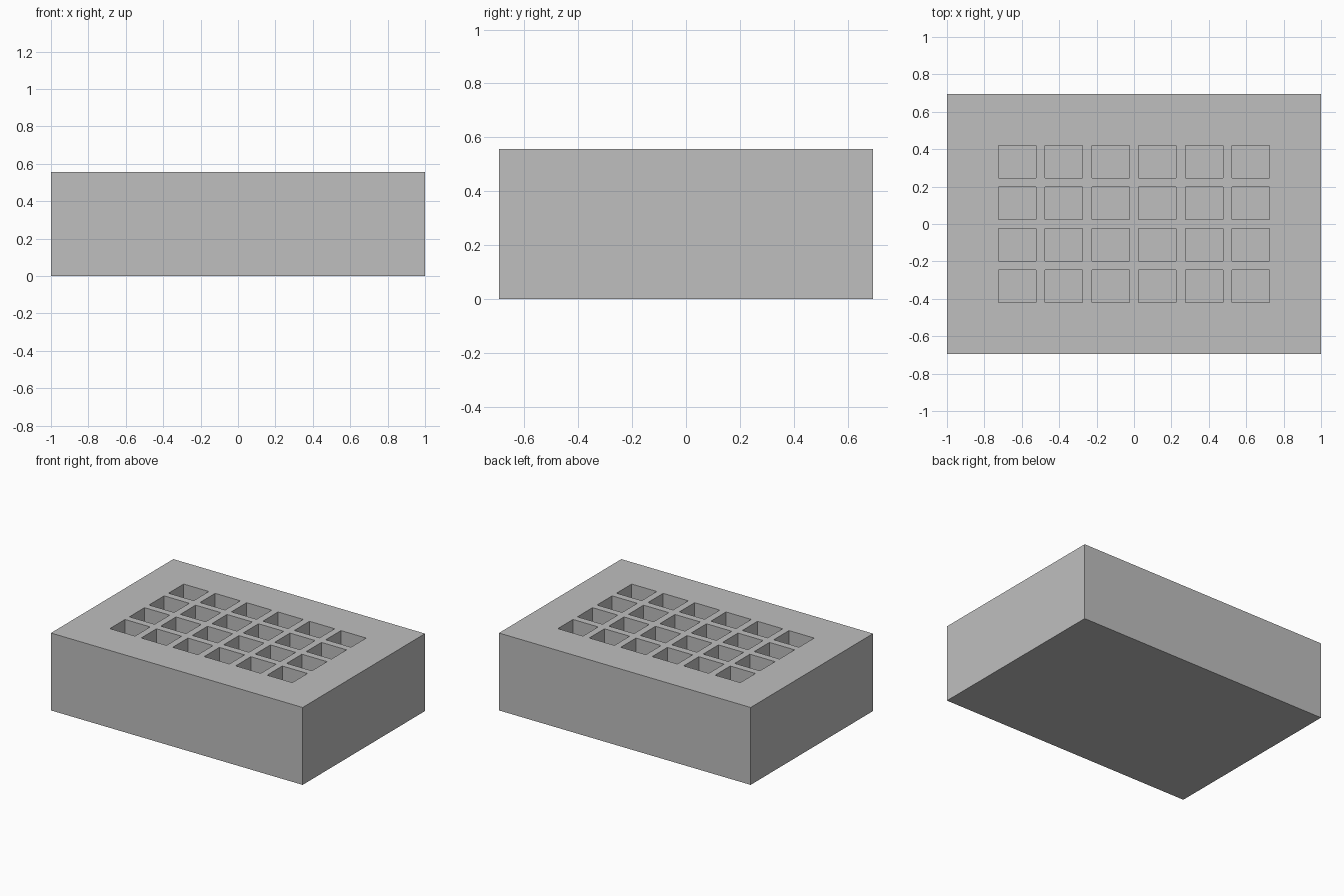
import bpy
import bmesh
from mathutils import Matrix, Vector

cube = bpy.data.objects.get("Cube")
if cube:
    bpy.data.objects.remove(cube, do_unlink=True)

WIDTH, DEPTH, HEIGHT = 2.0, 1.389, 0.556
COLUMNS, ROWS = 6, 4
PITCH_X, PITCH_Y = 0.25, 0.222
POCKET_X, POCKET_Y, POCKET_DEPTH = 0.2, 0.172, 0.42

grey = bpy.data.materials.new("plain grey")
grey.use_nodes = True
colour = (0.52, 0.52, 0.52, 1)
grey.diffuse_color = colour
grey.node_tree.nodes["Principled BSDF"].inputs["Base Color"].default_value = colour


def add_box(bm, centre, size):
    matrix = Matrix.Translation(centre) @ Matrix.Diagonal((*size, 1))
    bmesh.ops.create_cube(bm, size=1, matrix=matrix)


def make_object(name, bm):
    mesh = bpy.data.meshes.new(name)
    bm.to_mesh(mesh)
    bm.free()
    mesh.materials.append(grey)
    obj = bpy.data.objects.new(name, mesh)
    bpy.context.collection.objects.link(obj)
    return obj


# Solid block
bm = bmesh.new()
add_box(bm, Vector((0, 0, HEIGHT / 2)), (WIDTH, DEPTH, HEIGHT))
block = make_object("tray_block", bm)

# Grid of pocket cutters, standing proud of the top face
bm = bmesh.new()
for i in range(COLUMNS):
    for j in range(ROWS):
        x = (i - (COLUMNS - 1) / 2) * PITCH_X
        y = (j - (ROWS - 1) / 2) * PITCH_Y
        add_box(bm, Vector((x, y, HEIGHT)), (POCKET_X, POCKET_Y, 2 * POCKET_DEPTH))
cutter = make_object("pocket_cutter", bm)
cutter.hide_render = True

# Cut the pockets, then discard the cutter
cut = block.modifiers.new("pockets", "BOOLEAN")
cut.operation = "DIFFERENCE"
cut.solver = "EXACT"
cut.object = cutter
bpy.context.view_layer.objects.active = block
bpy.ops.object.modifier_apply(modifier=cut.name)
bpy.data.objects.remove(cutter, do_unlink=True)
